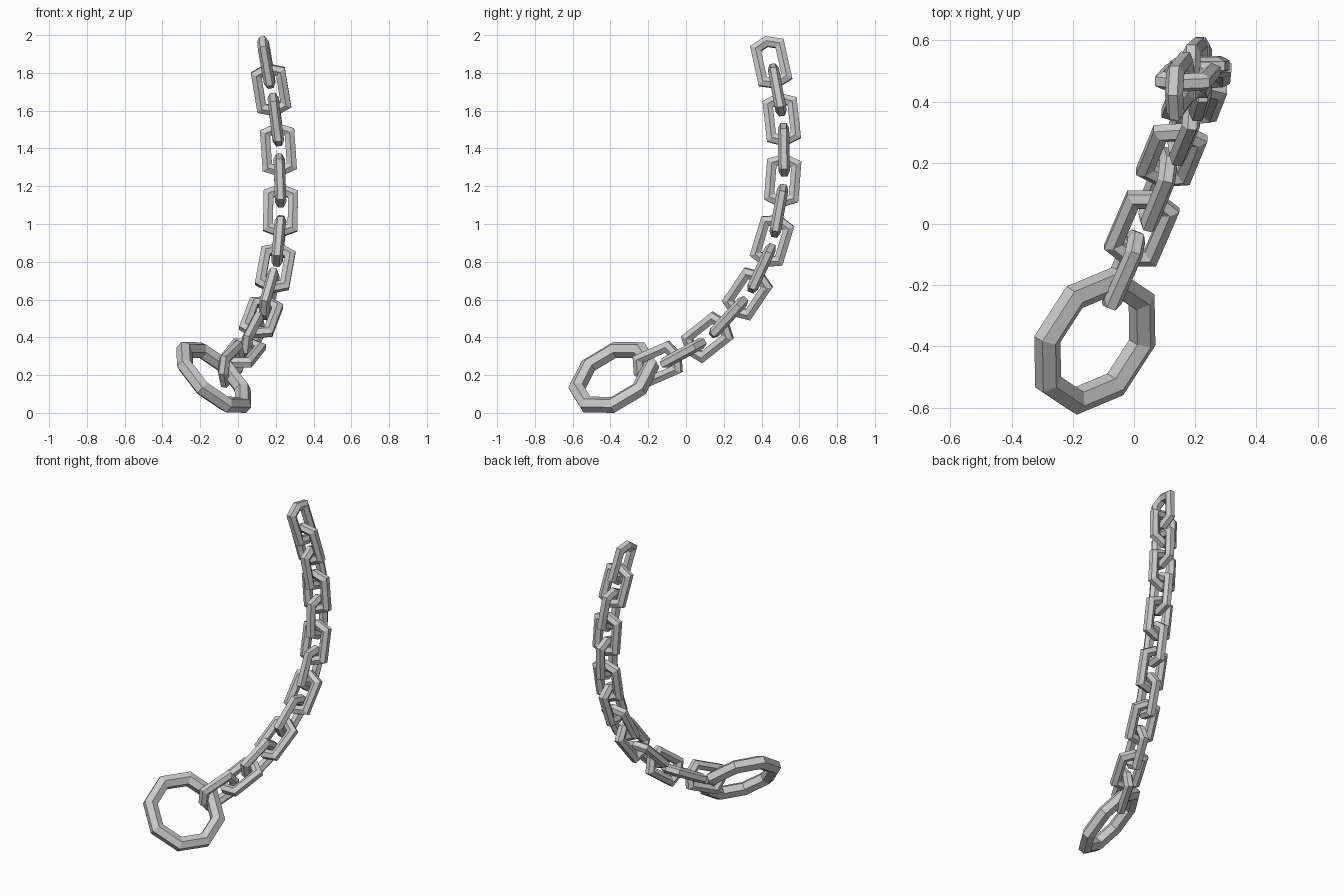
import bpy, bmesh, math
from mathutils import Vector, Matrix

if "Cube" in bpy.data.objects:
    bpy.data.objects.remove(bpy.data.objects["Cube"])


def sweep_loop(name, outline, radius, matrix):
    """Sweep a six-sided profile round a closed flat outline with mitred corners."""
    bm = bmesh.new()
    n = len(outline)
    rings = []
    for i, p in enumerate(outline):
        a = (p - outline[i - 1]).normalized()
        b = (outline[(i + 1) % n] - p).normalized()
        na, nb = Vector((a.y, -a.x)), Vector((b.y, -b.x))
        mitre = (na + nb) / (1 + na.dot(nb))          # outward for CCW outlines
        ring = []
        for k in range(6):
            ang = math.radians(30 + 60 * k)
            q = p + mitre * radius * math.cos(ang)
            ring.append(bm.verts.new((q.x, q.y, radius * math.sin(ang))))
        rings.append(ring)
    for i in range(n):
        r, s = rings[i], rings[(i + 1) % n]
        for k in range(6):
            j = (k + 1) % 6
            bm.faces.new((r[k], s[k], s[j], r[j]))
    bmesh.ops.recalc_face_normals(bm, faces=bm.faces)
    mesh = bpy.data.meshes.new(name)
    bm.to_mesh(mesh)
    bm.free()
    obj = bpy.data.objects.new(name, mesh)
    obj.matrix_world = matrix
    bpy.context.collection.objects.link(obj)
    return obj


def frame(x, y, z, origin):
    m = Matrix((x, y, z)).transposed().to_4x4()
    m.translation = origin
    return m


# Chain links: centres along the hanging curve, alternately turned a quarter
centres = [Vector(c) for c in (
    (.15, .451, 1.855), (.175, .483, 1.71), (.20, .507, 1.553), (.214, .518, 1.393),
    (.222, .512, 1.23), (.225, .492, 1.07), (.216, .455, .91), (.197, .40, .766),
    (.165, .325, .63), (.123, .225, .507), (.078, .113, .40), (.025, -.015, .317),
    (-.035, -.15, .258))]
link_outline = [Vector(p) for p in (
    (0, .115), (-.065, .09), (-.065, -.09), (0, -.115), (.065, -.09), (.065, .09))]

last = len(centres) - 1
for i, c in enumerate(centres):
    t = (centres[max(i - 1, 0)] - centres[min(i + 1, last)]).normalized()
    side = Vector((1, 0, 0))
    side = (side - t * side.dot(t)).normalized()
    other = t.cross(side)
    if i % 2:
        m = frame(side, t, side.cross(t), c)
    else:
        m = frame(other, t, other.cross(t), c)
    sweep_loop(f"chain_link_{i + 1}", link_outline, .030, m)

# Large eight-sided ring on the lower end
normal = Vector((.62, -.39, .675)).normalized()
u = Vector((.286, .918, .27))
u = (u - normal * u.dot(normal)).normalized()
ring_outline = [Vector((.213 * math.cos(k * math.pi / 4), .213 * math.sin(k * math.pi / 4)))
                for k in range(8)]
sweep_loop("end_ring", ring_outline, .043,
           frame(u, normal.cross(u), normal, Vector((-.128, -.382, .188))))
